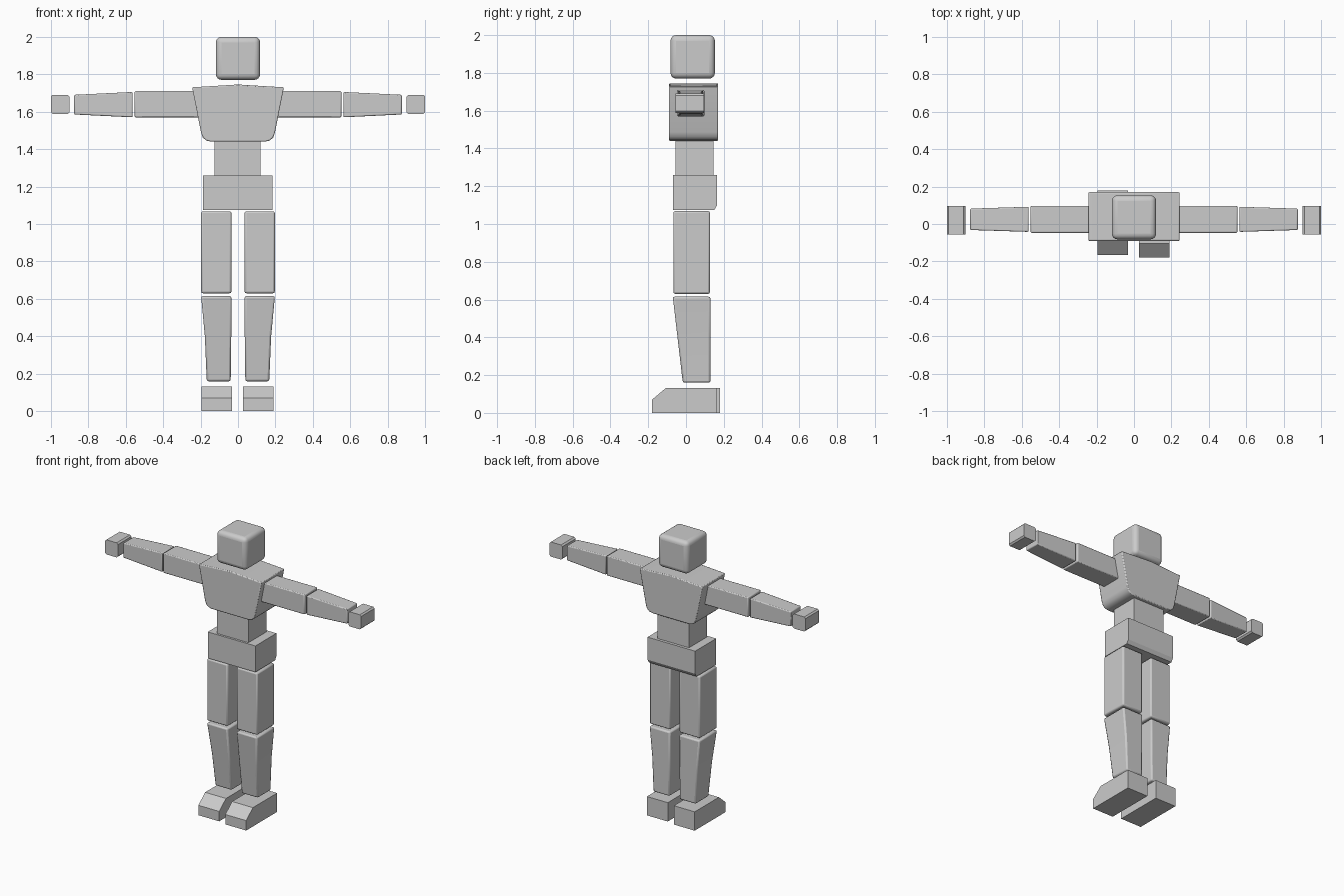
import bpy, bmesh, math

if "Cube" in bpy.data.objects:
    bpy.data.objects.remove(bpy.data.objects["Cube"])

grey = bpy.data.materials.new("plain grey")
grey.diffuse_color = (0.6, 0.6, 0.6, 1)
grey.use_nodes = True
grey.node_tree.nodes["Principled BSDF"].inputs["Base Color"].default_value = grey.diffuse_color


def loft(name, rings, bevel=0.0, segments=2):
    """Solid through matching rings of points, capped, with softened edges."""
    bm = bmesh.new()
    loops = [[bm.verts.new(p) for p in ring] for ring in rings]
    n = len(loops[0])
    for a, b in zip(loops, loops[1:]):
        for i in range(n):
            j = (i + 1) % n
            bm.faces.new((a[i], a[j], b[j], b[i]))
    bm.faces.new(loops[0][::-1])
    bm.faces.new(loops[-1])
    bmesh.ops.recalc_face_normals(bm, faces=bm.faces)
    mesh = bpy.data.meshes.new(name)
    bm.to_mesh(mesh)
    bm.free()
    mesh.materials.append(grey)
    ob = bpy.data.objects.new(name, mesh)
    bpy.context.collection.objects.link(ob)
    if bevel:
        mod = ob.modifiers.new("soft edges", 'BEVEL')
        mod.width, mod.segments = bevel, segments
        mod.limit_method, mod.angle_limit = 'ANGLE', math.radians(30)
        bpy.context.view_layer.objects.active = ob
        ob.select_set(True)
        bpy.ops.object.shade_smooth_by_angle(angle=math.radians(35))
        ob.select_set(False)
    return ob


def z_ring(z, x0, x1, y0, y1):
    return [(x0, y0, z), (x1, y0, z), (x1, y1, z), (x0, y1, z)]


def x_ring(x, y0, y1, z0, z1):
    return [(x, y0, z0), (x, y1, z0), (x, y1, z1), (x, y0, z1)]


def extrude_x(profile, x0, x1):
    return [[(x, y, z) for y, z in profile] for x in (x0, x1)]


def extrude_y(profile, y0, y1):
    return [[(x, y, z) for x, z in profile] for y in (y0, y1)]


# Head
loft("head", [z_ring(1.77, -.118, .118, -.082, .153),
              z_ring(2.0, -.118, .118, -.082, .153)], 0.03, 4)

# Chest: tapered shield profile with rounded lower corners
half = [(.245, 1.73), (.197, 1.487), (.188, 1.462), (.17, 1.446), (.145, 1.44)]
chest = [(0, 1.745)] + half + [(-x, z) for x, z in reversed(half)]
loft("chest", extrude_y(chest, -.09, .17), 0.006)

# Waist and hips
loft("waist", [z_ring(1.25, -.125, .12, -.055, .145),
               z_ring(1.46, -.125, .12, -.055, .145)])
hips = [(-.07, 1.075), (.15, 1.075), (.165, 1.10), (.165, 1.26), (-.07, 1.26)]
loft("hips", extrude_x(hips, -.187, .185))

for side, s in (("right", 1), ("left", -1)):
    # Arm
    loft(side + "_upper_arm", [x_ring(s * .18, -.047, .097, 1.57, 1.71),
                               x_ring(s * .552, -.047, .097, 1.57, 1.71)], 0.006)
    loft(side + "_forearm", [x_ring(s * .563, -.042, .092, 1.57, 1.705),
                             x_ring(s * .875, -.032, .082, 1.585, 1.69)], 0.006)
    # Hand with clipped corners
    a, b, c, d, k = .90, 1.0, 1.587, 1.69, .01
    hand = [(a + k, c), (b - k, c), (b, c + k), (b, d - k),
            (b - k, d), (a + k, d), (a, d - k), (a, c + k)]
    loft(side + "_hand", extrude_y([(s * x, z) for x, z in hand], -.055, .095))
    # Leg
    loft(side + "_thigh", [z_ring(.63, s * .035, s * .197, -.067, .127),
                           z_ring(1.068, s * .035, s * .197, -.067, .127)], 0.01)
    loft(side + "_shin", [z_ring(.16, s * .039, s * .167, -.017, .13),
                          z_ring(.40, s * .036, s * .177, -.045, .13),
                          z_ring(.615, s * .035, s * .197, -.07, .13)], 0.01)
    # Foot with sloped toe; the left one sits slightly further back
    dy = 0 if s > 0 else .015
    foot = [(-.18, 0), (.165, 0), (.165, .133), (-.105, .133), (-.18, .07)]
    x0, x1 = (.027, .19) if s > 0 else (-.194, -.031)
    loft(side + "_foot", extrude_x([(y + dy, z) for y, z in foot], x0, x1))
